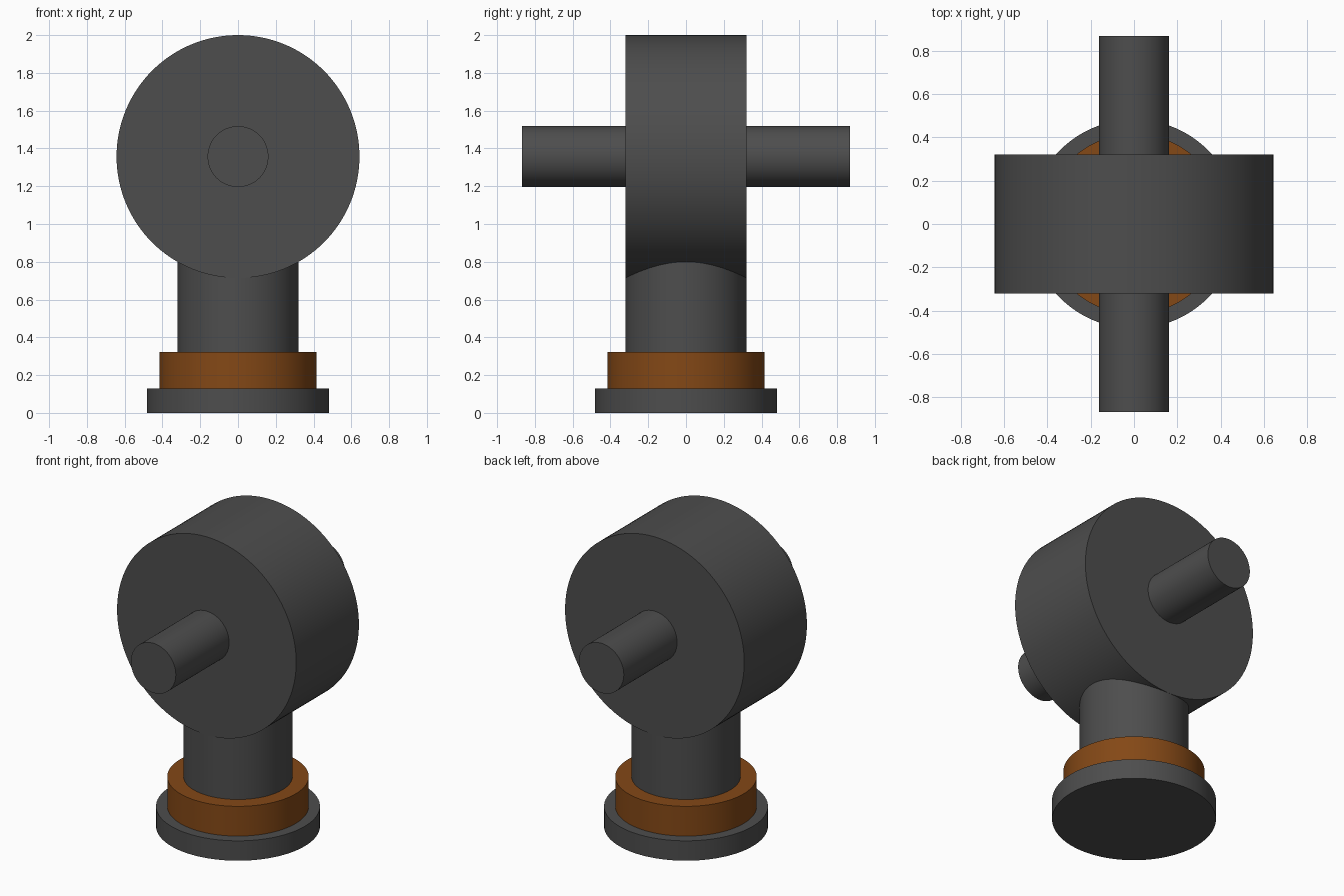
import bpy
from math import pi, radians

if "Cube" in bpy.data.objects:
    bpy.data.objects.remove(bpy.data.objects["Cube"])


def material(name, colour):
    mat = bpy.data.materials.new(name)
    mat.diffuse_color = colour
    mat.use_nodes = True
    mat.node_tree.nodes["Principled BSDF"].inputs["Base Color"].default_value = mat.diffuse_color
    return mat


DARK = material("dark_grey", (0.075, 0.075, 0.075, 1))
COPPER = material("copper_brown", (0.23, 0.065, 0.008, 1))


def cylinder(name, radius, start, end, mat, height=None):
    """Upright from z=start to end, or lying along y at the given height."""
    mid = (start + end) / 2
    lying = height is not None
    bpy.ops.mesh.primitive_cylinder_add(
        vertices=128, radius=radius, depth=end - start,
        location=(0, mid, height) if lying else (0, 0, mid),
        rotation=(pi / 2, 0, 0) if lying else (0, 0, 0))
    obj = bpy.context.object
    obj.name = name
    obj.data.materials.append(mat)
    bpy.ops.object.shade_smooth_by_angle(angle=radians(30))
    return obj


AXIS_Z = 1.357

# Stacked pedestal
cylinder("base_disc", 0.482, 0, 0.129, DARK)
cylinder("collar", 0.416, 0.129, 0.322, COPPER)
cylinder("neck", 0.3205, 0.322, 0.9, DARK)

# Drum on top, with a stub axle on each face
cylinder("drum", 0.643, -0.3215, 0.3215, DARK, AXIS_Z)
cylinder("front_axle", 0.161, -0.868, -0.3, DARK, AXIS_Z)
cylinder("back_axle", 0.161, 0.3, 0.868, DARK, AXIS_Z)
